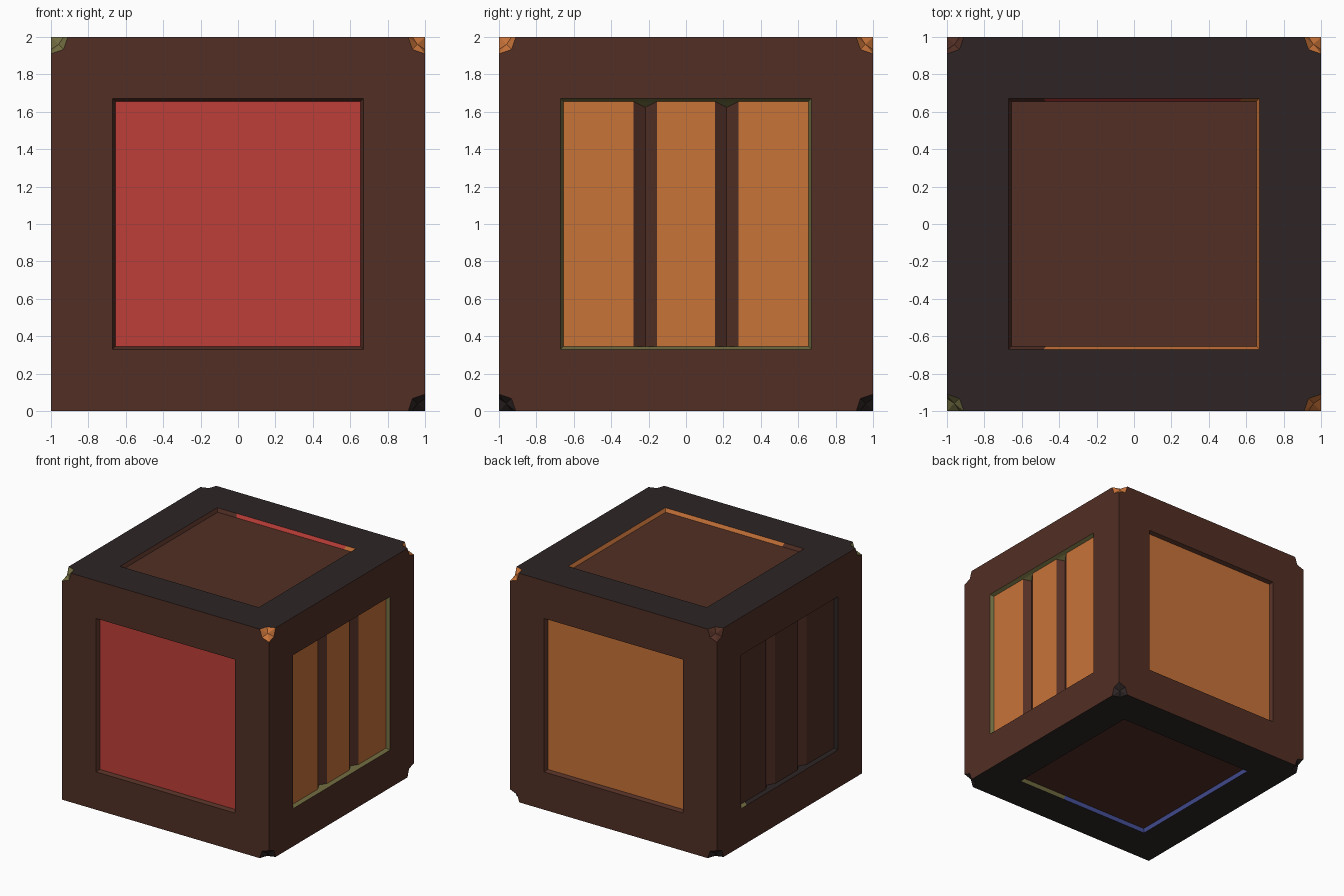
import bpy, bmesh
from mathutils import Vector

if "Cube" in bpy.data.objects:
    bpy.data.objects.remove(bpy.data.objects["Cube"])

OPEN, FLOOR, DEPTH = 0.67, 0.655, 0.03     # recess opening, recess floor, recess depth
EDGE_CUT, FACE_CUT = 0.09, 0.067           # corner notch sizes

# Colours
def lin(c):
    c /= 255
    return c / 12.92 if c <= 0.04045 else ((c + 0.055) / 1.055) ** 2.4

PALETTE = {"brown": (82, 47, 37), "charcoal": (46, 37, 37), "red": (190, 63, 57),
           "orange": (200, 115, 57), "olive": (115, 110, 66), "blue": (74, 85, 160)}
NAMES = list(PALETTE)
MATS = []
for name, rgb in PALETTE.items():
    m = bpy.data.materials.new(name)
    m.diffuse_color = (*[lin(c) for c in rgb], 1)
    m.use_nodes = True
    m.node_tree.nodes["Principled BSDF"].inputs["Base Color"].default_value = m.diffuse_color
    MATS.append(m)

def face(bm, pts, colour):
    unique = [p for i, p in enumerate(pts) if (p - pts[i - 1]).length > 1e-5]
    f = bm.faces.new([bm.verts.new(p) for p in unique])
    f.material_index = NAMES.index(colour)
    return f

def finish(bm, name):
    bmesh.ops.remove_doubles(bm, verts=bm.verts, dist=1e-4)
    bmesh.ops.translate(bm, verts=bm.verts, vec=(0, 0, 1))
    me = bpy.data.meshes.new(name)
    bm.to_mesh(me)
    bm.free()
    for m in MATS:
        me.materials.append(m)
    bpy.context.collection.objects.link(bpy.data.objects.new(name, me))

# Side: (u axis, v axis, frame colour, panel colour, grooved,
#        recess walls low/right/high/left as (end fraction, colour) runs)
def plain(c):
    return [[(1, c)]] * 4

SIDES = {
    "front": ((1, 0, 0), (0, 0, 1), "brown", "red", False, plain("brown")),
    "right": ((0, 1, 0), (0, 0, 1), "brown", "orange", True, plain("olive")),
    "back": ((-1, 0, 0), (0, 0, 1), "brown", "orange", False, plain("brown")),
    "left": ((0, -1, 0), (0, 0, 1), "brown", "brown", True,
             [[(.06, "olive"), (1, "charcoal")]] + [[(1, "charcoal")]] * 3),
    "top": ((1, 0, 0), (0, 1, 0), "charcoal", "brown", False,
            [[(.14, "brown"), (1, "orange")], [(1, "orange")],
             [(.07, "orange"), (.86, "red"), (1, "brown")], [(1, "brown")]]),
    "bottom": ((1, 0, 0), (0, -1, 0), "charcoal", "brown", False,
               [[(1, "brown")], [(1, "olive")],
                [(.35, "olive"), (1, "blue")], [(1, "blue")]]),
}
CORNERS = [(-1, -1), (1, -1), (1, 1), (-1, 1)]
SHARP = Vector((-1, -1, -1))               # the only corner left whole

frame = bmesh.new()
walls = bmesh.new()
for side, (u, v, frame_col, panel_col, grooved, runs) in SIDES.items():
    u, v = Vector(u), Vector(v)
    n = u.cross(v)

    def at(a, b, d=0.0):
        return u * a + v * b + n * (1 - d)

    def notch(c, toward):                  # edge point and face point of a corner
        p = at(*c)
        if (p - SHARP).length < 0.01:
            return p, p.copy()
        return (p + (at(*toward) - p).normalized() * EDGE_CUT,
                at(c[0] * (1 - FACE_CUT), c[1] * (1 - FACE_CUT)))

    for i in range(4):
        a, b = CORNERS[i], CORNERS[(i + 1) % 4]
        (ea, fa), (eb, fb) = notch(a, b), notch(b, a)
        oa, ob = at(a[0] * OPEN, a[1] * OPEN), at(b[0] * OPEN, b[1] * OPEN)
        ia = at(a[0] * FLOOR, a[1] * FLOOR, DEPTH)
        ib = at(b[0] * FLOOR, b[1] * FLOOR, DEPTH)
        # Frame border
        face(frame, [ea, eb, fb, ob, oa, fa], frame_col)
        # Sloping recess wall in coloured runs
        t0 = 0
        for t1, col in runs[i]:
            face(walls, [oa.lerp(ob, t0), oa.lerp(ob, t1),
                         ia.lerp(ib, t1), ia.lerp(ib, t0)], col)
            t0 = t1

    # Recessed panel, with two V grooves where needed
    panel = bmesh.new()
    prof = [(-FLOOR, 0), (FLOOR, 0)]
    if grooved:
        half = [(.155, 0), (.2175, .04), (.28, 0), (FLOOR, 0)]
        prof = [(-x, g) for x, g in reversed(half)] + half
    ends = [(at(x, -FLOOR, DEPTH + g), at(x, FLOOR - g * 0.8, DEPTH + g)) for x, g in prof]
    for k in range(len(prof) - 1):
        (l0, h0), (l1, h1) = ends[k], ends[k + 1]
        deep = prof[k][1] + prof[k + 1][1] > 0
        face(panel, [l0, l1, h1, h0], "brown" if deep else panel_col)
        if prof[k][1] > 0:                 # groove end caps
            face(panel, [ends[k - 1][0], l1, l0], runs[2][0][1])
            face(panel, [ends[k - 1][1], h0, h1], runs[2][0][1])
    finish(panel, side + "_panel")
finish(frame, "cube_frame")
finish(walls, "recess_walls")

# Notched corners
CUTS = {(-1, -1, 1): "olive", (1, -1, 1): "orange", (1, 1, 1): "orange", (-1, 1, 1): "brown",
        (1, -1, -1): "charcoal", (1, 1, -1): "charcoal", (-1, 1, -1): "charcoal"}
bm = bmesh.new()
for c, col in CUTS.items():
    c = Vector(c)
    ring = []
    for k in range(3):
        e, f = c.copy(), c.copy()
        e[k] *= 1 - EDGE_CUT
        f[k] *= 1 - FACE_CUT
        f[(k + 1) % 3] *= 1 - FACE_CUT
        ring += [e, f]
    for k in range(6):
        tri = face(bm, [ring[k], ring[(k + 1) % 6], c * 0.96], col)
        tri.normal_update()
        if tri.normal.dot(c) < 0:
            tri.normal_flip()
finish(bm, "corner_notches")
